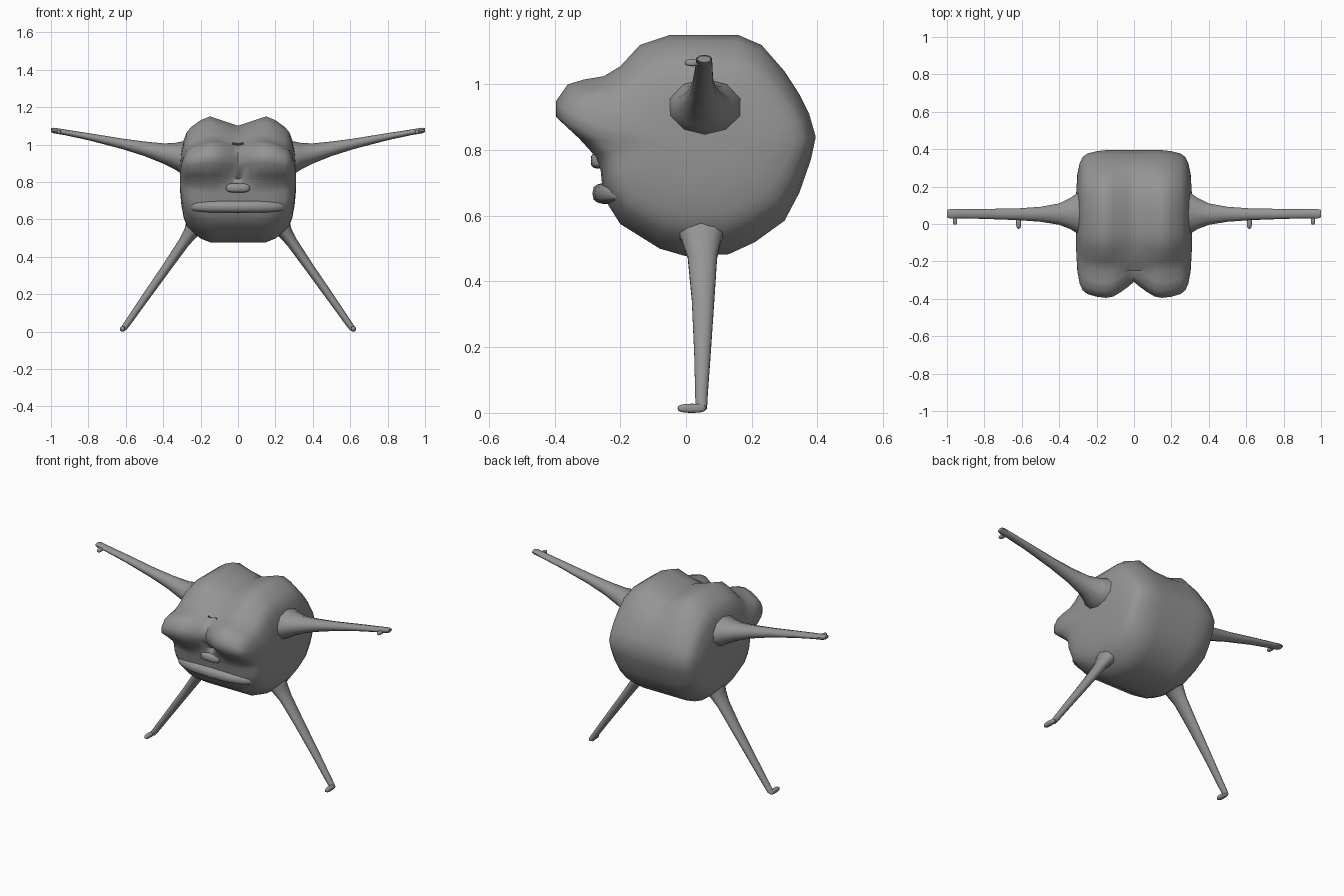
import bpy, bmesh, math
from mathutils import Vector

if "Cube" in bpy.data.objects:
    bpy.data.objects.remove(bpy.data.objects["Cube"])

grey = bpy.data.materials.new("plain_grey")
grey.diffuse_color = (0.3, 0.3, 0.3, 1)
grey.use_nodes = True
grey.node_tree.nodes["Principled BSDF"].inputs["Base Color"].default_value = grey.diffuse_color


def loft(name, rings, mirror=False):
    """Skin a list of equal-length vertex rings and cap both ends."""
    bm = bmesh.new()
    vs = [[bm.verts.new(p) for p in r] for r in rings]
    n = len(vs[0])
    for a, b in zip(vs, vs[1:]):
        for i in range(n):
            j = (i + 1) % n
            bm.faces.new((a[i], a[j], b[j], b[i]))
    bm.faces.new(vs[0][::-1])
    bm.faces.new(vs[-1])
    bmesh.ops.recalc_face_normals(bm, faces=bm.faces)
    me = bpy.data.meshes.new(name)
    bm.to_mesh(me)
    bm.free()
    me.materials.append(grey)
    ob = bpy.data.objects.new(name, me)
    bpy.context.collection.objects.link(ob)
    if mirror:
        ob.modifiers.new("Mirror", 'MIRROR').use_mirror_merge = False
    bpy.ops.object.select_all(action='DESELECT')
    ob.select_set(True)
    bpy.context.view_layer.objects.active = ob
    bpy.ops.object.shade_smooth_by_angle(angle=math.radians(50))
    return ob


def limb(name, direction, sections, sides=10):
    """Tapered limb: sections are (x, y, z, half depth in y, half thickness)."""
    side = Vector((0, 1, 0))
    up = Vector(direction).normalized().cross(side)
    rings = []
    for x, y, z, ry, rt in sections:
        ring = []
        for k in range(sides):
            a = 2 * math.pi * (k + 0.5) / sides
            ring.append(Vector((x, y, z)) + side * ry * math.cos(a) + up * rt * math.sin(a))
        rings.append(ring)
    return loft(name, rings, True)


def pillow(name, centre, size, power, mirror=False, bend=0.0):
    """Rounded block from a superellipsoid."""
    def sp(v):
        return math.copysign(abs(v) ** power, v)
    rings = []
    for i in range(1, 12):
        t = math.pi * i / 12
        x, r = -sp(math.cos(t)), sp(math.sin(t))
        rings.append([(centre[0] + size[0] * x,
                       centre[1] + size[1] * r * sp(math.cos(a)) + bend * x * x,
                       centre[2] + size[2] * r * sp(math.sin(a)))
                      for a in (2 * math.pi * k / 16 for k in range(16))])
    return loft(name, rings, mirror)


# Body: side outline (y, z) swept across x, shrinking toward the flanks
outline = [(-.05, 1.15), (.06, 1.15), (.16, 1.15), (.23, 1.12), (.30, 1.04), (.345, .97),
           (.375, .91), (.395, .84), (.38, .77), (.345, .67), (.30, .585), (.21, .52),
           (.13, .483), (0, .477), (-.08, .50), (-.2, .575), (-.235, .63), (-.255, .69),
           (-.26, .74), (-.275, .78), (-.325, .835), (-.395, .90), (-.395, .95),
           (-.36, 1.0), (-.31, 1.015), (-.25, 1.025), (-.2, 1.055), (-.14, 1.12)]
stations = [(0, 1, 1), (.03, 1, 1), (.07, 1, 1), (.11, 1, 1), (.15, 1, 1), (.2, .985, .94),
            (.25, .95, .83), (.275, .90, .74), (.29, .82, .62), (.303, .66, .42), (.309, .4, .22)]


def body_ring(x, sy, sz):
    ring, ax = [], abs(x)
    for y, z in outline:
        ny, nz = .02 + (y - .02) * sy, .82 + (z - .82) * sz
        # groove along the crown
        if z > 1.03:
            nz -= .05 * max(0, 1 - ax / .15) * min(1, (z - 1.03) / .08)
        # notch between the two brows
        if y < -.24 and z > .82:
            nz -= .02 * max(0, 1 - ax / .1)
            if y < -.3:
                ny += .085 * max(0, 1 - ax / .13) ** 1.3
        ring.append((x, ny, nz))
    return ring


full = [(-x, a, b) for x, a, b in stations[:0:-1]] + stations
loft("body", [body_ring(*s) for s in full])

# Face: broad lip and small nose
pillow("lip", (0, -.205, .668), (.262, .08, .034), .6, bend=.025)
pillow("nose", (0, -.255, .768), (.065, .035, .025), .6)

# Arms with thumbs
limb("arm", (1, 0, 0), [(.26, .058, .93, .12, .09), (.305, .058, .93, .112, .085),
                        (.34, .056, .938, .088, .07), (.40, .053, .952, .06, .054),
                        (.50, .052, .977, .042, .039), (.62, .052, 1.004, .033, .028),
                        (.80, .054, 1.042, .028, .019), (.93, .055, 1.066, .026, .015),
                        (.985, .055, 1.075, .026, .015), (1.0, .055, 1.077, .021, .01)])
pillow("thumb", (.957, .02, 1.066), (.012, .024, .011), .8, True)

# Legs with feet
limb("leg", (.375, 0, -.54), [(.19, .045, .615, .095, .075), (.225, .045, .568, .082, .058),
                              (.255, .047, .525, .062, .038), (.29, .05, .475, .047, .03),
                              (.38, .052, .345, .036, .025), (.50, .05, .175, .026, .021),
                              (.585, .047, .053, .02, .018), (.612, .047, .015, .018, .016)])
pillow("foot", (.617, .018, .014), (.014, .044, .014), .75, True)
